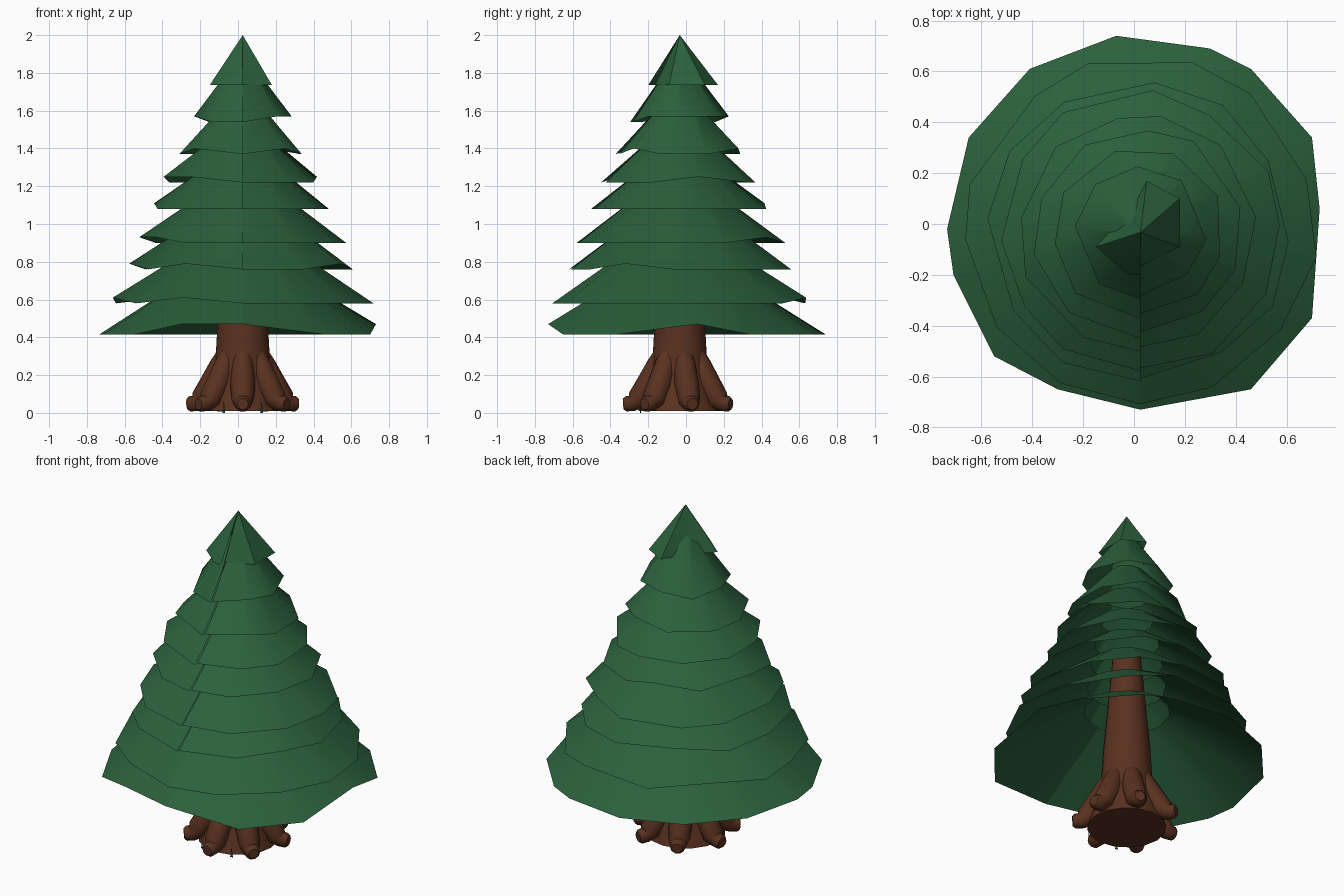
import bpy, bmesh, math, random
from mathutils import Vector

random.seed(4)
default = bpy.data.objects.get("Cube")
if default:
    bpy.data.objects.remove(default, do_unlink=True)

AXIS = Vector((0.025, -0.033, 0))


def material(name, rgb):
    m = bpy.data.materials.new(name)
    m.use_nodes = True
    color = (*rgb, 1)
    m.diffuse_color = color
    m.node_tree.nodes["Principled BSDF"].inputs["Base Color"].default_value = color
    return m


green = material("needle green", (0.024, 0.118, 0.045))
brown = material("bark brown", (0.1, 0.031, 0.014))
dark_green = material("grass dark green", (0.01, 0.06, 0.045))


def up(z):
    return Vector((0, 0, z))


def heading(angle):
    return Vector((math.cos(angle), math.sin(angle), 0))


def finish(name, bm, mat, angle):
    mesh = bpy.data.meshes.new(name)
    bm.to_mesh(mesh)
    bm.free()
    mesh.materials.append(mat)
    ob = bpy.data.objects.new(name, mesh)
    bpy.context.collection.objects.link(ob)
    bpy.ops.object.select_all(action='DESELECT')
    ob.select_set(True)
    bpy.context.view_layer.objects.active = ob
    bpy.ops.object.shade_smooth_by_angle(angle=math.radians(angle))


def bridge(bm, a, b, closed):
    n = len(a)
    for i in range(n if closed else n - 1):
        j = (i + 1) % n
        bm.faces.new((a[i], a[j], b[j], b[i]))


def bough_tier(name, outline, inner, high):
    """Skirt from its lower outline up to a ring round the trunk, or to a tip."""
    bm = bmesh.new()
    lower = [bm.verts.new(p) for p in outline]
    if inner > 0:
        upper = []
        for p in outline:
            out = (p - AXIS) * Vector((1, 1, 0)).length
            out.z = 0
            upper.append(bm.verts.new(AXIS + out.normalized() * inner + up(high)))
        bridge(bm, lower, upper, False)
    else:
        tip = bm.verts.new(AXIS + up(high))
        for a, b in zip(lower, lower[1:]):
            bm.faces.new((a, b, tip))
    finish(name, bm, green, 50)


def wound_outline(radius, low, sides, lap):
    """Uneven ring that starts and ends at the front, growing by lap on the way."""
    points = []
    for i in range(sides + 1):
        t = i / sides
        end = i in (0, sides)
        a = math.tau * t - math.pi / 2
        r = radius * (1 + lap * (t - 0.5))
        z = low
        if not end:
            a += random.uniform(-0.2, 0.2) * math.tau / sides
            r *= random.uniform(0.99, 1.04)
            z += random.choice((0, 0, 0.03))
        points.append(AXIS + heading(a) * r + up(z))
    return points


# Lowest boughs: broad skirt, with a few corners lifted
skirt = [(0.025, -0.73), (0.46, -0.65), (0.7, -0.37), (0.73, 0.06), (0.7, 0.34),
         (0.46, 0.61), (0.3, 0.69), (-0.07, 0.74), (-0.41, 0.61), (-0.65, 0.34),
         (-0.735, -0.02), (-0.71, -0.2), (-0.55, -0.52), (-0.3, -0.65), (0.025, -0.73)]
lifted = (0, 3, 13, 14)
bough_tier("bough_tier_1",
           [Vector((x, y, 0.47 if i in lifted else 0.415))
            for i, (x, y) in enumerate(skirt)], 0.24, 0.75)

# Middle boughs: radius, inner radius, lower edge, upper edge, sides, lap
tiers = [
    (0.675, 0.22, 0.58, 0.90, 13, 0.0),
    (0.58, 0.20, 0.76, 1.05, 12, 0.02),
    (0.54, 0.18, 0.90, 1.18, 12, 0.02),
    (0.46, 0.15, 1.08, 1.33, 11, 0.04),
    (0.405, 0.12, 1.22, 1.48, 10, 0.06),
    (0.33, 0.09, 1.37, 1.64, 9, 0.06),
    (0.255, 0.04, 1.54, 1.86, 8, 0.06),
]
for k, (radius, inner, low, high, sides, lap) in enumerate(tiers):
    bough_tier(f"bough_tier_{k + 2}", wound_outline(radius, low, sides, lap),
               inner, high)

# Crown: cone whose back corner tucks into the tier below
crown = [(0.025, -0.165), (0.18, -0.09), (0.18, 0.1), (0.05, 0.17), (0, 0.07),
         (-0.07, 0), (-0.15, -0.09), (-0.02, -0.2), (0.025, -0.2)]
bough_tier("bough_crown", [Vector((x, y, 1.735)) for x, y in crown], 0, 2.0)


def tube(bm, points, radii, sides):
    """Capped tube along a path, with rings square to it."""
    rings = []
    for i, p in enumerate(points):
        d = points[min(i + 1, len(points) - 1)] - points[max(i - 1, 0)]
        turn = d.to_track_quat('Z', 'Y')
        rings.append([bm.verts.new(p + turn @ heading(math.tau * s / sides) * radii[i])
                      for s in range(sides)])
    for a, b in zip(rings, rings[1:]):
        bridge(bm, a, b, True)
    bm.faces.new(rings[0][::-1])
    bm.faces.new(rings[-1])


# Trunk: tapered and flared at the foot
profile = [(0.01, 0.22), (0.1, 0.19), (0.2, 0.16), (0.3, 0.143),
           (0.5, 0.132), (0.8, 0.105), (1.1, 0.078)]
bm = bmesh.new()
tube(bm, [AXIS + up(z) for z, r in profile], [r for z, r in profile], 16)
finish("trunk", bm, brown, 40)

# Roots: sloping tubes with a blunt, knobbed end
ROOTS = 7
root_path = [(0.085, 0.33), (0.12, 0.25), (0.17, 0.15), (0.225, 0.07),
             (0.255, 0.05), (0.285, 0.048), (0.3, 0.047)]
root_radii = [0.045, 0.06, 0.066, 0.06, 0.045, 0.042, 0.03]
for k in range(ROOTS):
    out = heading(math.tau * k / ROOTS - math.pi / 2)
    bm = bmesh.new()
    tube(bm, [AXIS + out * r + up(z) for r, z in root_path], root_radii, 10)
    # Flatten the underside on the ground
    for v in bm.verts:
        v.co.z = max(v.co.z, 0.0)
    finish(f"root_{k + 1}", bm, brown, 45)

# Grass: tiny blades between the front roots
for label, sign in (("left", 1), ("right", -1)):
    out = heading(-math.pi / 2 + sign * math.pi / ROOTS)
    side = out.cross(up(0.008))
    base = AXIS + out * 0.23
    bm = bmesh.new()
    corners = (base - side, base + side, base + up(0.065))
    bm.faces.new([bm.verts.new(c) for c in corners])
    finish(f"grass_blade_{label}", bm, dark_green, 30)
